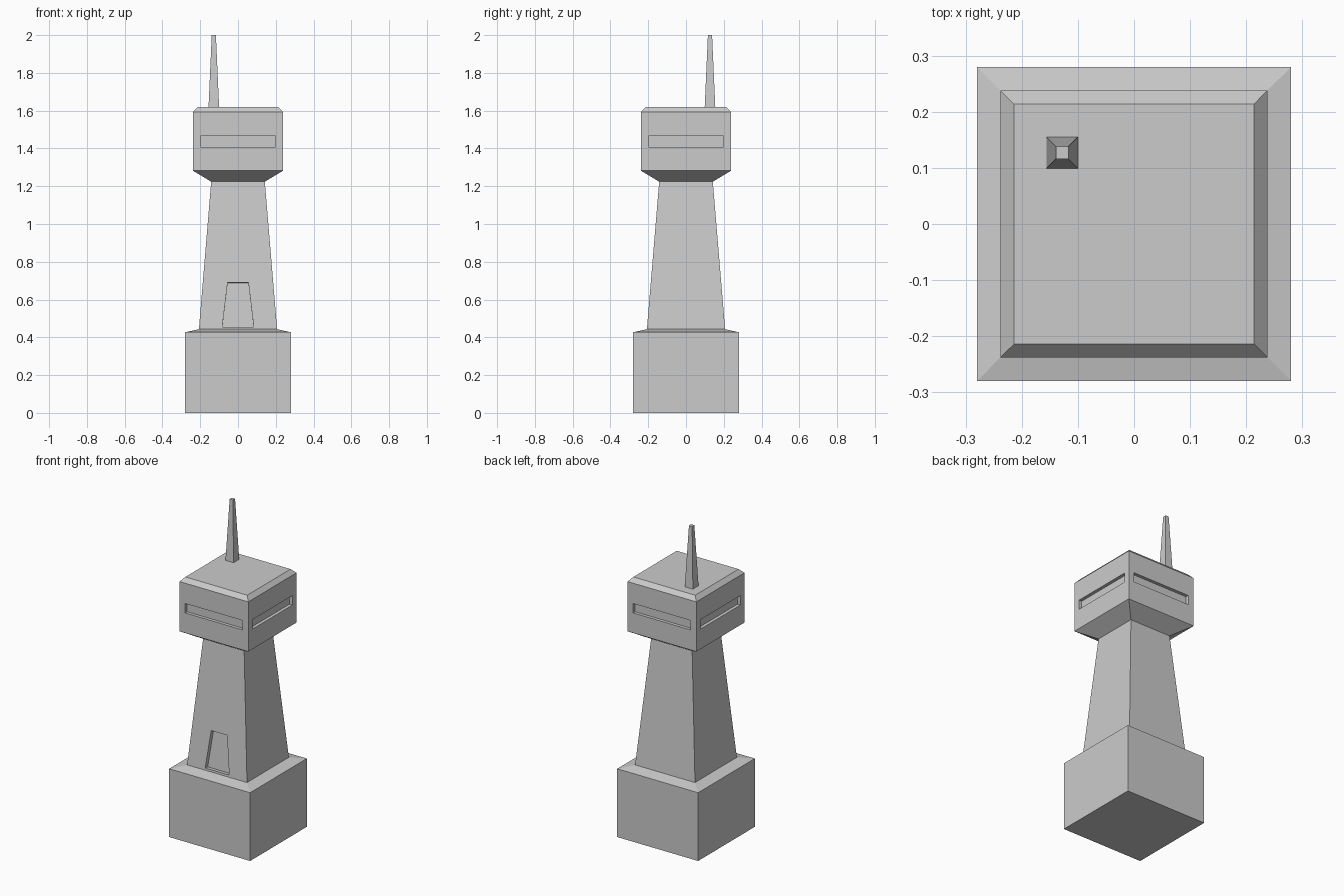
import bpy, bmesh
from mathutils import Vector

if "Cube" in bpy.data.objects:
    bpy.data.objects.remove(bpy.data.objects["Cube"])


def loft(name, profile, center=(0, 0), bottom=False, top=False, recess=None):
    """Square tower section from (half width, z) rings; recess(bm, walls) may cut panels."""
    bm = bmesh.new()
    rings = []
    for h, z in profile:
        rings.append([bm.verts.new((center[0] + sx * h, center[1] + sy * h, z))
                      for sx, sy in ((-1, -1), (1, -1), (1, 1), (-1, 1))])
    walls = []
    for a, b in zip(rings, rings[1:]):
        walls.append([bm.faces.new((a[i], a[(i + 1) % 4], b[(i + 1) % 4], b[i]))
                      for i in range(4)])
    if bottom:
        bm.faces.new(rings[0][::-1])
    if top:
        bm.faces.new(rings[-1])
    bm.normal_update()
    if recess:
        recess(bm, walls)
    mesh = bpy.data.meshes.new(name)
    bm.to_mesh(mesh)
    bm.free()
    obj = bpy.data.objects.new(name, mesh)
    bpy.context.collection.objects.link(obj)
    return obj


def cut_panel(bm, face, z0, half0, z1, half1, depth):
    """Sink a trapezoid panel into a wall face."""
    n = face.normal.copy()
    side = Vector((0, 0, 1)).cross(n).normalized()
    mid = face.calc_center_median()
    up = n.cross(side)
    bmesh.ops.inset_individual(bm, faces=[face], thickness=0.01)
    corners = sorted(face.verts, key=lambda v: v.co.z)
    for pair, z, half in ((corners[:2], z0, half0), (corners[2:], z1, half1)):
        for v in pair:
            s = 1 if (v.co - mid).dot(side) > 0 else -1
            v.co = mid + up * ((z - mid.z) / up.z) + side * s * half
    bmesh.ops.inset_individual(bm, faces=[face], thickness=0.0)
    for v in face.verts:
        v.co -= n * depth


def door(bm, walls):
    cut_panel(bm, walls[0][0], 0.456, 0.083, 0.69, 0.055, 0.025)


def windows(bm, walls):
    for wall in walls[1]:
        cut_panel(bm, wall, 1.407, 0.199, 1.466, 0.199, 0.02)


# Plinth with a gently sloped top
loft("base", [(0.28, 0), (0.28, 0.427), (0.207, 0.443)], bottom=True)
# Tapered shaft with recessed door on the front
loft("shaft", [(0.207, 0.443), (0.142, 1.224)], recess=door)
# Lookout cabin: flared underside, window slits on all sides, bevelled roof
loft("cabin", [(0.142, 1.224), (0.238, 1.282), (0.238, 1.593), (0.214, 1.619)],
     top=True, recess=windows)
# Roof mast
loft("mast", [(0.028, 1.619), (0.011, 2.0)], center=(-0.128, 0.127), top=True)
